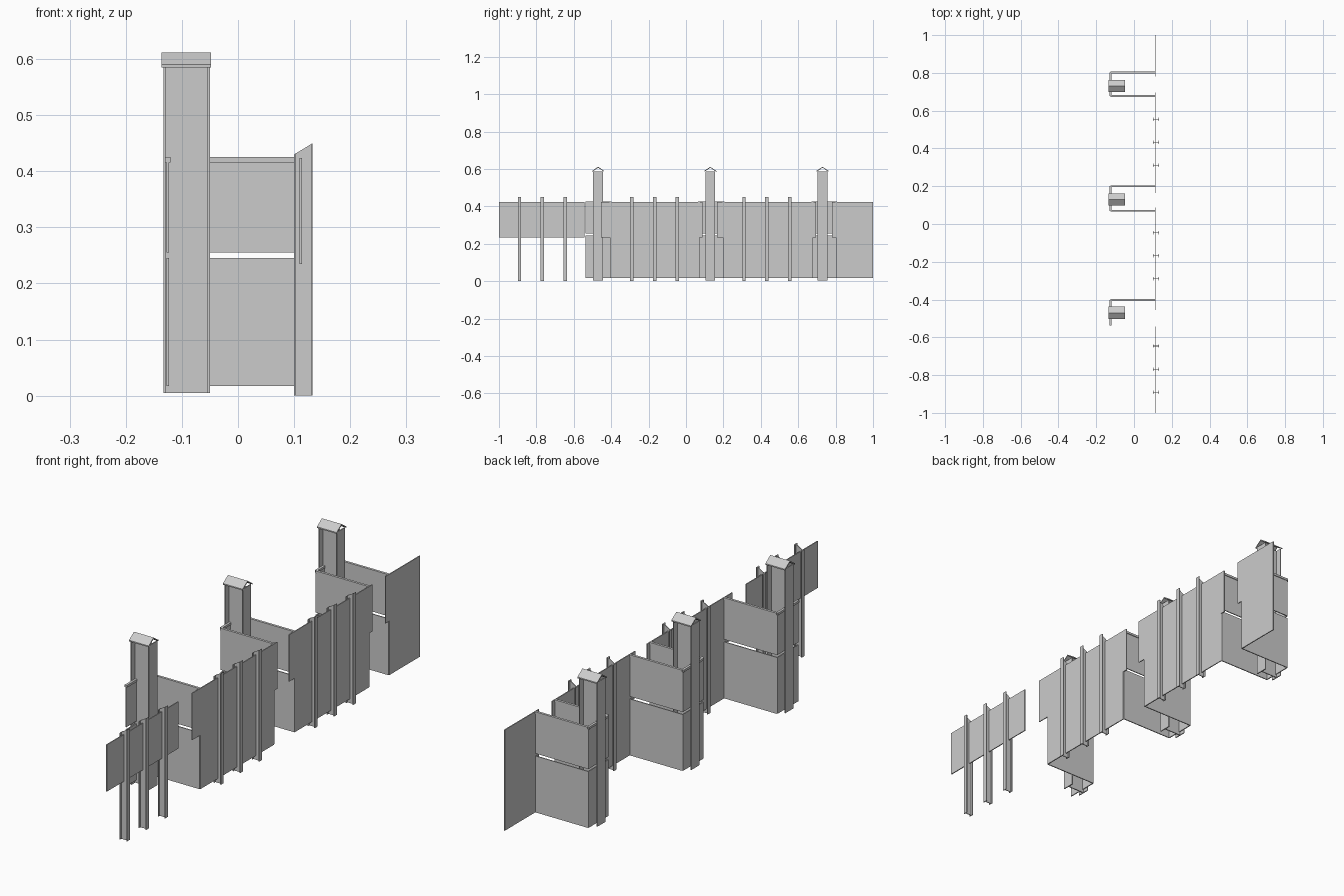
import bpy
import bmesh

cube = bpy.data.objects.get("Cube")
if cube:
    bpy.data.objects.remove(cube, do_unlink=True)

grey = bpy.data.materials.new("plain grey")
grey.use_nodes = True
colour = (0.6, 0.6, 0.6, 1)
grey.diffuse_color = colour
grey.node_tree.nodes["Principled BSDF"].inputs["Base Color"].default_value = colour


def finish(name, bm):
    bmesh.ops.recalc_face_normals(bm, faces=bm.faces)
    mesh = bpy.data.meshes.new(name)
    bm.to_mesh(mesh)
    bm.free()
    mesh.materials.append(grey)
    ob = bpy.data.objects.new(name, mesh)
    bpy.context.scene.collection.objects.link(ob)
    return ob


def extrude(name, points, offset):
    bm = bmesh.new()
    face = bm.faces.new([bm.verts.new(p) for p in points])
    new = bmesh.ops.extrude_face_region(bm, geom=[face])["geom"]
    moved = [v for v in new if isinstance(v, bmesh.types.BMVert)]
    bmesh.ops.translate(bm, verts=moved, vec=offset)
    return finish(name, bm)


def box(name, x0, x1, y0, y1, z0, z1):
    points = [(x0, y0, z0), (x1, y0, z0), (x1, y1, z0), (x0, y1, z0)]
    return extrude(name, points, (0, 0, z1 - z0))


def beam(name, x0, x1, y, half, t, z0, z1, rise=0):
    """Upright I-beam, flanges facing x, top sloping up by rise."""
    w = t / 2
    right = [(x0, half), (x0 + t, half), (x0 + t, w), (x1 - t, w), (x1 - t, half), (x1, half)]
    outline = right + [(x, -d) for x, d in reversed(right)]
    ob = extrude(name, [(x, y + d, z0) for x, d in outline], (0, 0, z1 - z0))
    for v in ob.data.vertices:
        if v.co.z > (z0 + z1) / 2:
            v.co.z += rise * (v.co.x - x0) / (x1 - x0)


T = 0.002          # half thickness of the sheets
FRONT_X = 0.112    # outer wall line
BACK_X = -0.125    # recessed wall line
LOW, TOP = 0.017, 0.424

# Outer wall sheets
for y0, y1 in [(-1, -0.543), (-0.455, 0.088), (0.165, 0.695), (0.78, 1)]:
    box("outer_upper_panel", FRONT_X - T, FRONT_X + T, y0, y1, 0.235, TOP)
for y0, y1 in [(-0.403, 0.068), (0.198, 0.675), (0.803, 1)]:
    box("outer_lower_panel", FRONT_X - T, FRONT_X + T, y0, y1, LOW, 0.245)

# Side walls of the recesses, each with a folded lip
for y in (-0.403, 0.07, 0.2, 0.677, 0.803):
    box("side_lower_panel", BACK_X, FRONT_X, y - T, y + T, LOW, 0.245)
    box("side_upper_panel", BACK_X, FRONT_X, y - T, y + T, 0.255, TOP)
    box("side_lip", BACK_X, FRONT_X, y - 0.005, y + 0.005, 0.416, TOP + 0.001)

# Back walls of the recesses
for y0, y1 in [(-0.538, -0.403), (0.07, 0.2), (0.677, 0.803)]:
    box("back_lower_panel", BACK_X - T, BACK_X + T, y0, y1, LOW, 0.245)
    box("back_upper_panel", BACK_X - T, BACK_X + T, y0, y1, 0.255, TOP)
    box("back_lip", BACK_X - 0.005, BACK_X + 0.005, y0, y1, 0.416, TOP + 0.001)

# Tall columns with gabled caps, and three small posts before each
for y in (-0.47, 0.13, 0.73):
    beam("tall_column", -0.133, -0.05, y, 0.026, 0.004, 0.005, 0.588)
    profile = [(-0.032, 0.585), (-0.032, 0.59), (0, 0.612),
               (0.032, 0.59), (0.032, 0.585), (0, 0.607)]
    extrude("column_cap", [(-0.136, y + a, z) for a, z in profile], (0.088, 0, 0))
    for step in (-0.42, -0.298, -0.176):
        beam("small_post", 0.1, 0.133, y + step, 0.009, 0.003, 0, 0.43, 0.02)
